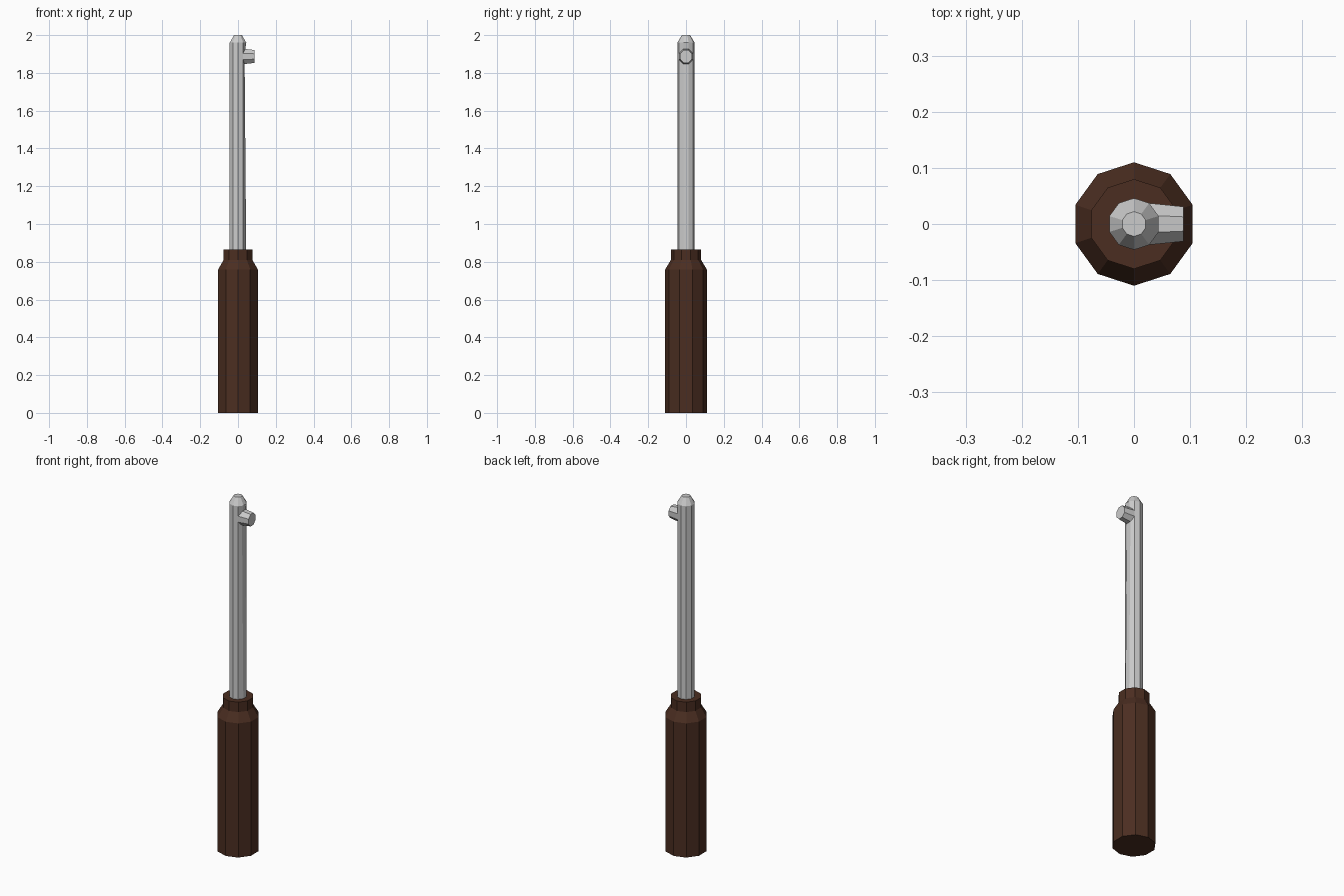
import bpy, bmesh
from math import sin, cos, pi

if "Cube" in bpy.data.objects:
    bpy.data.objects.remove(bpy.data.objects["Cube"])


def lathe(name, profile, sides, start, axis="z", tweak=None, color=None):
    """Faceted solid through rings of (radius, position), flat shaded."""
    bm = bmesh.new()
    rings = []
    for i, (r, h) in enumerate(profile):
        ring = []
        for k in range(sides):
            a = start + 2 * pi * k / sides
            co = (r * cos(a), r * sin(a), h) if axis == "z" else (h, r * cos(a), r * sin(a))
            ring.append(bm.verts.new(tweak(i, co) if tweak else co))
        rings.append(ring)
    for a, b in zip(rings, rings[1:]):
        for k in range(sides):
            n = (k + 1) % sides
            bm.faces.new((a[k], a[n], b[n], b[k]))
    bm.faces.new(rings[0][::-1])
    bm.faces.new(rings[-1])
    bmesh.ops.recalc_face_normals(bm, faces=bm.faces)
    mesh = bpy.data.meshes.new(name)
    bm.to_mesh(mesh)
    bm.free()
    obj = bpy.data.objects.new(name, mesh)
    bpy.context.collection.objects.link(obj)
    if color:
        mat = bpy.data.materials.new(name + "_brown")
        mat.diffuse_color = (*color, 1)
        mat.use_nodes = True
        mat.node_tree.nodes["Principled BSDF"].inputs["Base Color"].default_value = mat.diffuse_color
        mesh.materials.append(mat)
    return obj


# Wooden grip with a stepped neck
lathe("handle", [(0.11, 0), (0.11, 0.76), (0.08, 0.81), (0.08, 0.866)],
      10, pi / 2, color=(0.07, 0.027, 0.015))


# Shaft: the +x side leans in slightly towards the peg
def lean(i, co):
    x, y, z = co
    return (x - 0.009, y, z) if i == 1 and x > 0.035 else co


lathe("shaft", [(0.046, 0.80), (0.046, 1.90), (0.046, 1.96), (0.022, 2.0)],
      10, pi / 2, tweak=lean)

# Side peg, slightly taller than wide
peg = lathe("side_peg", [(0.041, 0.02), (0.0335, 0.088)], 8, pi / 8, axis="x",
            tweak=lambda i, c: (c[0], c[1], 1.887 + c[2] * 1.1))
